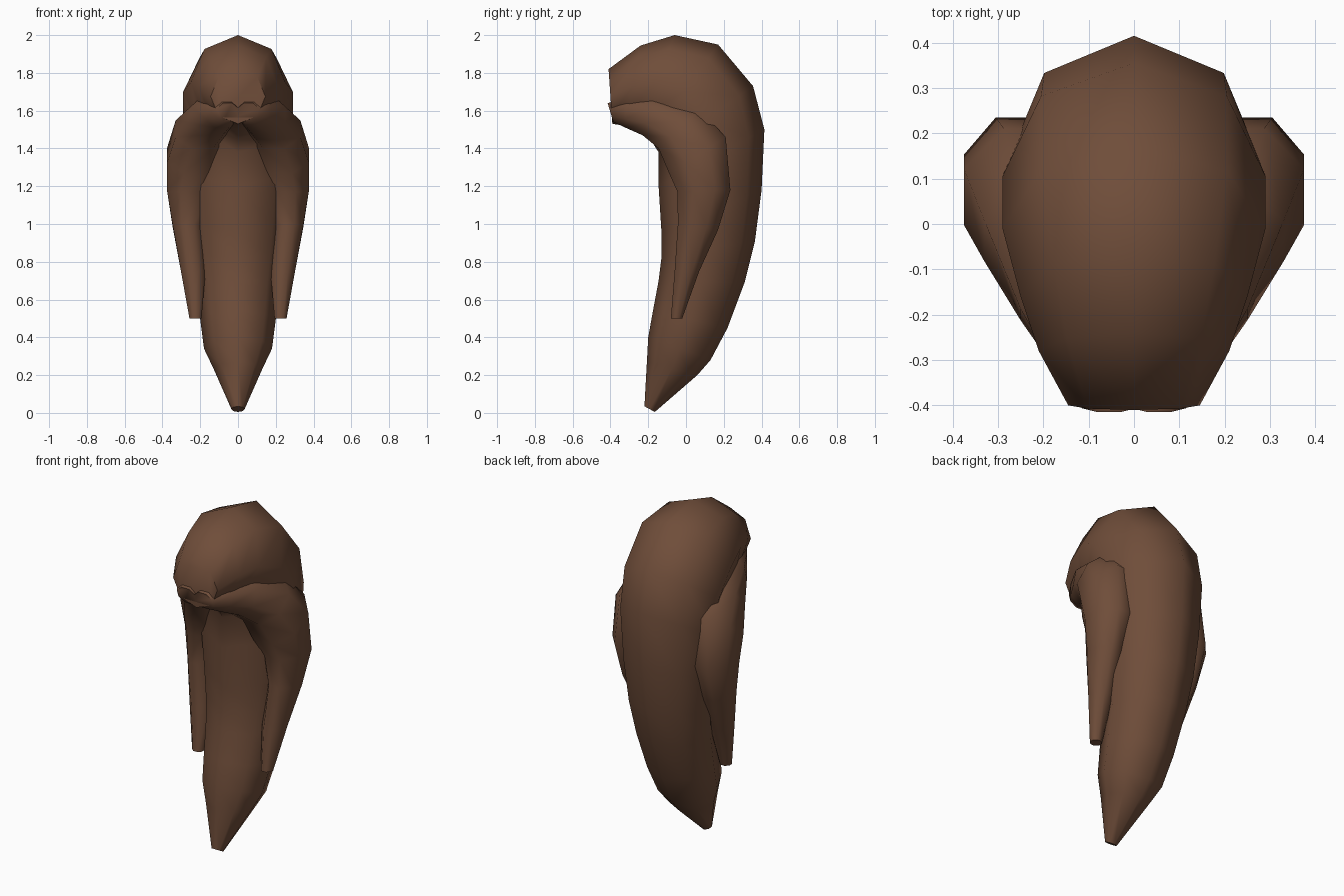
import bpy, bmesh, math

brown = bpy.data.materials.new("brown")
brown.diffuse_color = (0.16, 0.075, 0.042, 1)


def loft(name, rings, phase=0.0, side=1, sides=8):
    """Skin 8-sided rings; each is (back y, back z, front y, front z, centre x, half width)."""
    bm = bmesh.new()
    grow = 1 / math.cos(phase)
    loops = []
    for by, bz, fy, fz, cx, w in rings:
        cy, cz = (by + fy) / 2, (bz + fz) / 2
        loop = []
        for i in range(sides):
            a = 2 * math.pi * i / sides + phase
            c, s = math.cos(a) * grow, math.sin(a) * grow
            loop.append(bm.verts.new((side * (cx + s * w), cy + c * (by - cy), cz + c * (bz - cz))))
        loops.append(loop)
    for p, q in zip(loops, loops[1:]):
        for i in range(sides):
            j = (i + 1) % sides
            bm.faces.new((p[i], p[j], q[j], q[i]))
    bm.faces.new(loops[0])
    bm.faces.new(loops[-1])
    bmesh.ops.recalc_face_normals(bm, faces=bm.faces)
    mesh = bpy.data.meshes.new(name)
    bm.to_mesh(mesh)
    bm.free()
    mesh.materials.append(brown)
    obj = bpy.data.objects.new(name, mesh)
    bpy.context.collection.objects.link(obj)
    bpy.ops.object.select_all(action='DESELECT')
    obj.select_set(True)
    bpy.context.view_layer.objects.active = obj
    bpy.ops.object.shade_smooth_by_angle(angle=math.radians(60))
    return obj


# Hooked body: from the pointed foot, up the back and over to the blunt front end
loft("body", [
    (-0.165, 0.005, -0.22, 0.035, 0, 0.035),
    (0.06, 0.20, -0.207, 0.27, 0, 0.13),
    (0.13, 0.28, -0.20, 0.40, 0, 0.18),
    (0.22, 0.45, -0.175, 0.54, 0, 0.20),
    (0.31, 0.69, -0.145, 0.70, 0, 0.22),
    (0.365, 0.91, -0.13, 0.82, 0, 0.24),
    (0.40, 1.18, -0.13, 0.96, 0, 0.26),
    (0.415, 1.50, -0.145, 1.20, 0, 0.28),
    (0.355, 1.73, -0.145, 1.38, 0, 0.29),
    (0.17, 1.95, -0.19, 1.45, 0, 0.29),
    (-0.06, 2.00, -0.26, 1.50, 0, 0.25),
    (-0.24, 1.945, -0.32, 1.52, 0, 0.21),
    (-0.41, 1.82, -0.39, 1.53, 0, 0.145),
])

# Side limbs: from the tip, up to the shoulder, then forward under the front end
limb = [
    (-0.02, 0.50, -0.08, 0.50, 0.225, 0.032),
    (0.07, 0.75, -0.06, 0.75, 0.237, 0.065),
    (0.17, 0.97, -0.043, 1.00, 0.265, 0.08),
    (0.235, 1.18, -0.045, 1.17, 0.255, 0.12),
    (0.21, 1.46, -0.09, 1.27, 0.225, 0.15),
    (0.07, 1.61, -0.145, 1.40, 0.19, 0.14),
    (-0.17, 1.685, -0.23, 1.47, 0.13, 0.12),
    (-0.32, 1.67, -0.32, 1.51, 0.085, 0.09),
    (-0.415, 1.64, -0.385, 1.54, 0.055, 0.06),
]
for label, side in (("right_limb", 1), ("left_limb", -1)):
    loft(label, limb, math.pi / 8, side)
